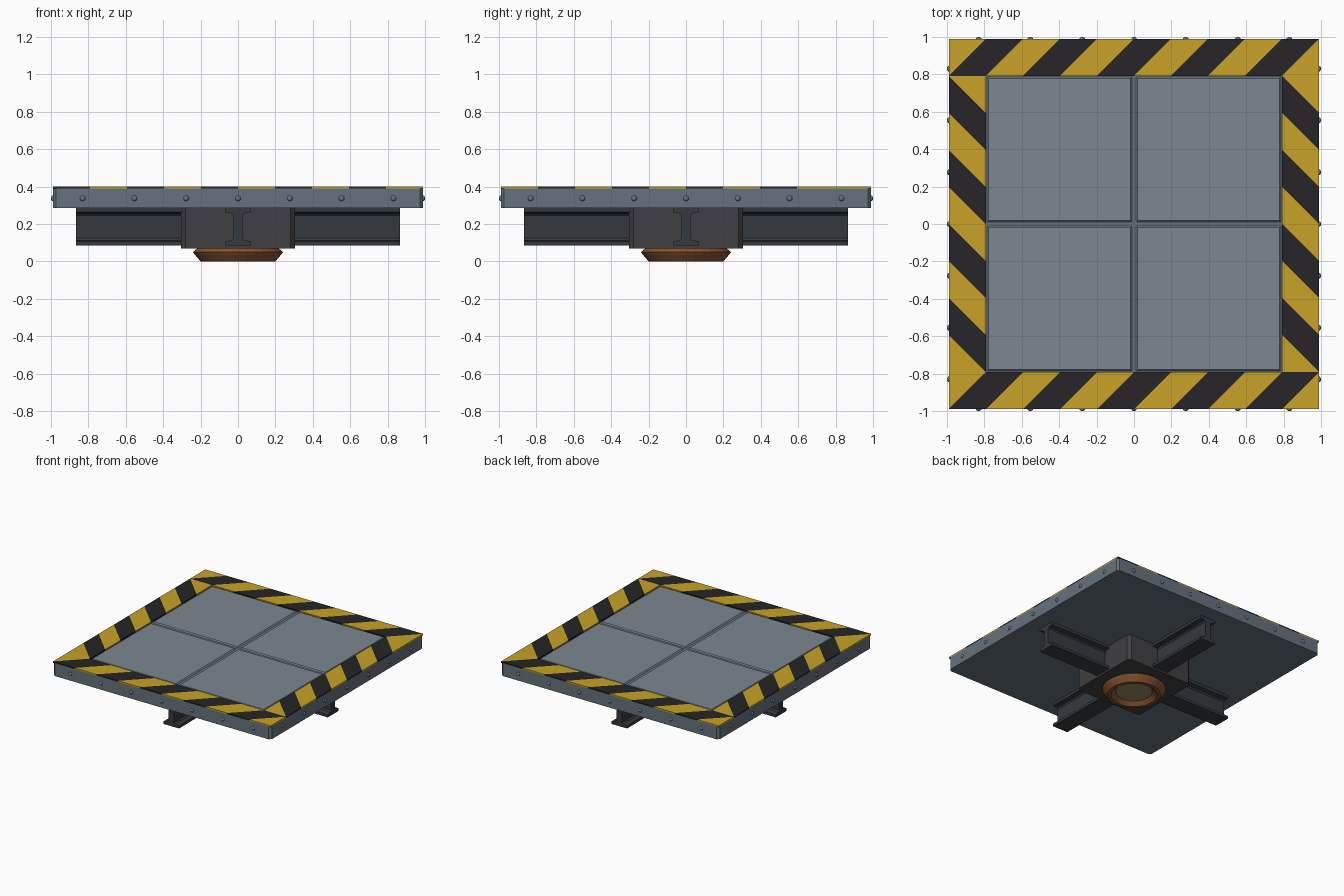
import bpy, bmesh, math
from mathutils import Matrix

if "Cube" in bpy.data.objects:
    bpy.data.objects.remove(bpy.data.objects["Cube"])


def material(name, rgb):
    m = bpy.data.materials.new(name)
    m.diffuse_color = (*rgb, 1)
    m.use_nodes = True
    m.node_tree.nodes["Principled BSDF"].inputs["Base Color"].default_value = m.diffuse_color
    return m


STEEL = material("blue_steel", (0.13, 0.17, 0.21))
PANEL = material("panel_steel", (0.20, 0.24, 0.28))
DARK = material("dark_steel", (0.035, 0.042, 0.05))
HUB = material("hub_steel", (0.05, 0.05, 0.055))
YELLOW = material("yellow_paint", (0.58, 0.36, 0.02))
BLACK = material("black_paint", (0.02, 0.018, 0.02))
COPPER = material("copper", (0.25, 0.09, 0.03))
LENS = material("lens", (0.30, 0.26, 0.13))


def finish(name, bm, mat):
    bmesh.ops.recalc_face_normals(bm, faces=bm.faces)
    me = bpy.data.meshes.new(name)
    bm.to_mesh(me)
    bm.free()
    me.materials.append(mat)
    ob = bpy.data.objects.new(name, me)
    bpy.context.collection.objects.link(ob)
    return ob


def add_prism(bm, pts, z0, z1):
    face = bm.faces.new([bm.verts.new((x, y, z0)) for x, y in pts])
    r = bmesh.ops.extrude_face_region(bm, geom=[face])
    bmesh.ops.translate(bm, vec=(0, 0, z1 - z0),
                        verts=[v for v in r["geom"] if isinstance(v, bmesh.types.BMVert)])


def chamfered_square(half, c):
    h = half - c
    return [(h, -half), (half, -h), (half, h), (h, half),
            (-h, half), (-half, h), (-half, -h), (-h, -half)]


def block(name, half, chamfer, z0, z1, mat):
    bm = bmesh.new()
    add_prism(bm, chamfered_square(half, chamfer), z0, z1)
    return finish(name, bm, mat)


def lathe(name, profile, mat, sides=32):
    bm = bmesh.new()
    vs = [bm.verts.new((r, 0, z)) for r, z in profile]
    es = [bm.edges.new(p) for p in zip(vs, vs[1:])]
    bmesh.ops.spin(bm, geom=vs + es, axis=(0, 0, 1), cent=(0, 0, 0),
                   angle=math.tau, steps=sides, use_duplicate=False)
    bmesh.ops.remove_doubles(bm, verts=bm.verts, dist=1e-5)
    return finish(name, bm, mat)


# Deck slab
HALF, S = 0.99, 0.198
block("deck_slab", HALF, 0.018, 0.285, 0.39, STEEL)

# Hazard border: slanted stripes, alternating yellow and black
INNER = HALF - S
paint = {0: bmesh.new(), 1: bmesh.new()}
for y0 in (-HALF, INNER):
    for k in range(-1, 10):
        x = -HALF + k * S
        pts = [(x, y0), (x + S, y0), (x + 2 * S, y0 + S), (x + S, y0 + S)]
        if k == -1:
            pts = [pts[1], pts[2], pts[3]]
        elif k == 9:
            pts = [pts[0], pts[1], pts[3]]
        add_prism(paint[k % 2], pts, 0.389, 0.40)
for x0 in (-HALF, INNER):
    for k in range(-1, 8):
        y = INNER - k * S
        pts = [(x0, y), (x0 + S, y - S), (x0 + S, y - 2 * S), (x0, y - S)]
        if k == -1:
            pts = [pts[3], (x0 + S, INNER), pts[2]]
        elif k == 7:
            pts = [pts[0], pts[1], pts[3]]
        add_prism(paint[k % 2], pts, 0.389, 0.40)
finish("yellow_stripes", paint[1], YELLOW)
finish("black_stripes", paint[0], BLACK)

# Four inset floor panels with a chamfered rim
bm = bmesh.new()
for sx in (-1, 1):
    for sy in (-1, 1):
        m = Matrix.Translation((sx * 0.399, sy * 0.399, 0.391)) @ Matrix.Diagonal((0.776, 0.776, 0.014, 1))
        bmesh.ops.create_cube(bm, size=1, matrix=m)
rim = [e for e in bm.edges if all(v.co.z > 0.395 for v in e.verts)]
bmesh.ops.bevel(bm, geom=rim, offset=0.008, segments=1, affect='EDGES')
finish("floor_panels", bm, PANEL)

# Rivets round the deck edge
bm = bmesh.new()
for side in range(4):
    turn = Matrix.Rotation(side * math.pi / 2, 4, 'Z')
    for i in range(-3, 4):
        m = turn @ Matrix.Translation((i * 0.277, -HALF, 0.337)) @ Matrix.Diagonal((1, 0.65, 1, 1))
        bmesh.ops.create_uvsphere(bm, u_segments=10, v_segments=6, radius=0.0154, matrix=m)
rivets = finish("edge_rivets", bm, STEEL)
rivets.data.shade_smooth()

# Crossed I-beams under the deck
half = [(0.07, 0.085), (0.07, 0.107), (0.035, 0.113), (0.025, 0.125),
        (0.025, 0.245), (0.035, 0.257), (0.07, 0.263), (0.07, 0.286)]
section = half + [(-x, z) for x, z in reversed(half)]
for name, angle in (("beam_front_back", 0), ("beam_left_right", math.pi / 2)):
    bm = bmesh.new()
    add_prism(bm, section, -0.865, 0.865)
    bm.transform(Matrix.Rotation(angle, 4, 'Z') @ Matrix.Rotation(math.pi / 2, 4, 'X'))
    finish(name, bm, DARK)

# Central hub box
block("hub_box", 0.304, 0.022, 0.07, 0.286, HUB)

# Copper thruster ring and its recessed lens
lathe("thruster_ring", [(0.13, 0.072), (0.215, 0.072), (0.24, 0.05), (0.232, 0.038),
                        (0.20, 0.0), (0.175, 0.0), (0.14, 0.03), (0.13, 0.072)], COPPER)
lathe("thruster_lens", [(0.0, 0.025), (0.135, 0.025), (0.145, 0.035), (0.145, 0.06), (0.0, 0.06)], LENS)
